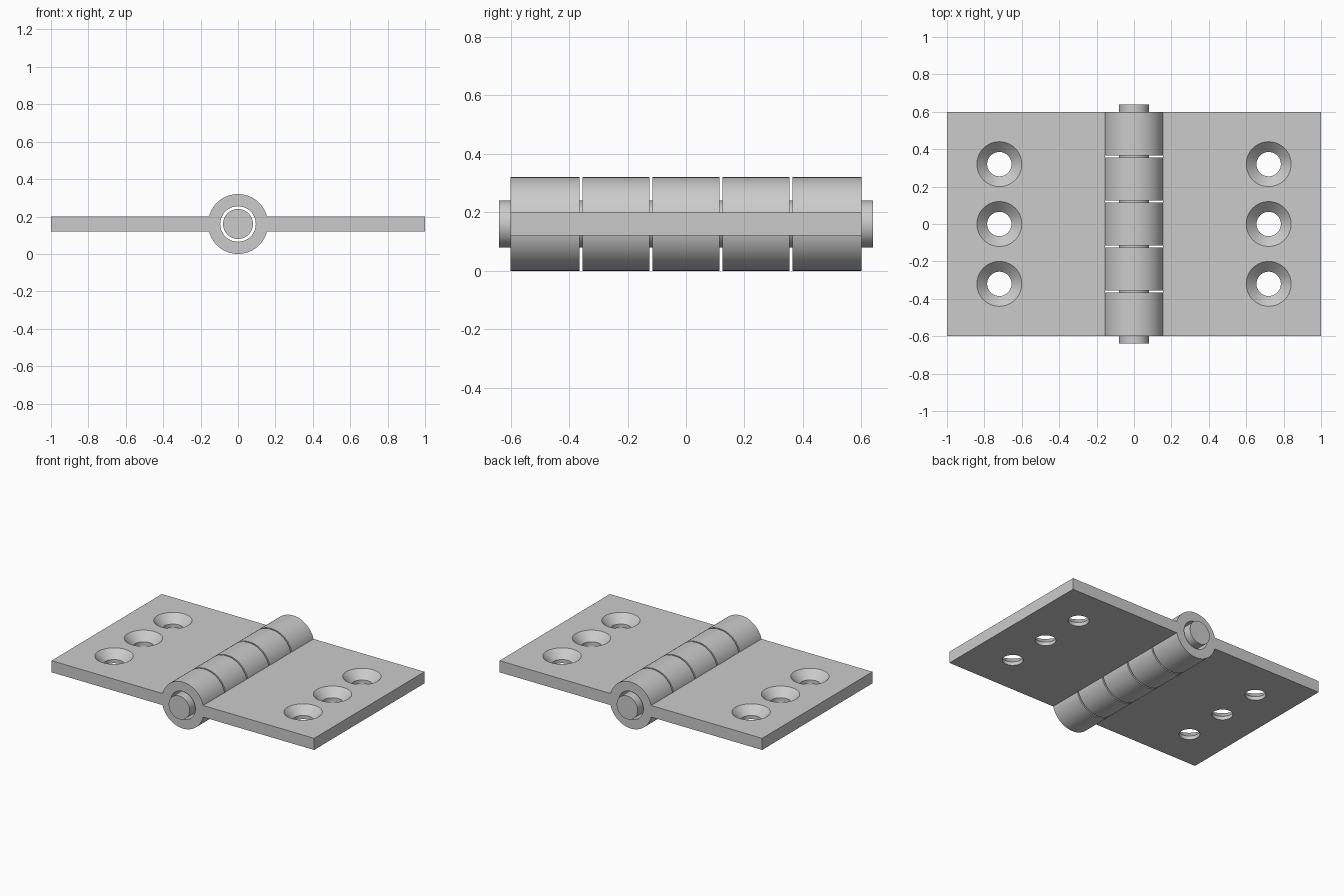
import bpy, bmesh, math
from mathutils import Matrix

cube = bpy.data.objects.get("Cube")
if cube:
    bpy.data.objects.remove(cube, do_unlink=True)

# Main dimensions
AXIS_Z = 0.16
BARREL_R, BORE_R, PIN_R = 0.16, 0.095, 0.08
HALF_WIDTH, PIN_HALF = 0.6, 0.64
LEAF_BOTTOM, LEAF_TOP, LEAF_INNER = 0.12, 0.2, 0.154
GAP = 0.01
SIDES = 64

steel = bpy.data.materials.new("steel_grey")
steel.use_nodes = True
steel.diffuse_color = (0.6, 0.6, 0.6, 1)
steel.node_tree.nodes["Principled BSDF"].inputs["Base Color"].default_value = (0.6, 0.6, 0.6, 1)


def finish(name, bm):
    """Turn a bmesh into a named steel object."""
    bmesh.ops.recalc_face_normals(bm, faces=bm.faces)
    mesh = bpy.data.meshes.new(name)
    bm.to_mesh(mesh)
    bm.free()
    mesh.materials.append(steel)
    obj = bpy.data.objects.new(name, mesh)
    bpy.context.collection.objects.link(obj)
    return obj


def lathe(bm, profile, matrix, closed=False):
    """Revolve (radius, height) points about z, then place the result."""
    rings = []
    for r, h in profile:
        angles = [2 * math.pi * i / SIDES for i in range(SIDES)]
        rings.append([bm.verts.new(matrix @ Matrix.Translation(
            (r * math.cos(a), r * math.sin(a), h)).translation) for a in angles])
    pairs = list(zip(rings, rings[1:]))
    if closed:
        pairs.append((rings[-1], rings[0]))
    else:
        bm.faces.new(rings[0])
        bm.faces.new(rings[-1])
    for low, high in pairs:
        for i in range(SIDES):
            j = (i + 1) % SIDES
            bm.faces.new((low[i], low[j], high[j], high[i]))


def smooth(obj):
    bpy.ops.object.select_all(action='DESELECT')
    obj.select_set(True)
    bpy.context.view_layer.objects.active = obj
    bpy.ops.object.shade_smooth_by_angle(angle=math.radians(30))


# Leaves with three countersunk screw holes each
for side, name in ((1, "left_leaf"), (-1, "right_leaf")):
    bm = bmesh.new()
    bmesh.ops.create_cube(bm, size=1)
    bmesh.ops.scale(bm, verts=bm.verts,
                    vec=(1 - LEAF_INNER, 2 * HALF_WIDTH, LEAF_TOP - LEAF_BOTTOM))
    bmesh.ops.translate(bm, verts=bm.verts,
                        vec=(side * (1 + LEAF_INNER) / 2, 0, AXIS_Z))
    leaf = finish(name, bm)

    bm = bmesh.new()
    for y in (-0.32, 0, 0.32):
        lathe(bm, [(0.065, 0.05), (0.065, 0.145), (0.12, LEAF_TOP), (0.12, 0.25)],
              Matrix.Translation((side * 0.72, y, 0)))
    cutter = finish("screw_hole_cutter", bm)
    cutter.hide_render = True

    cut = leaf.modifiers.new("screw_holes", 'BOOLEAN')
    cut.operation = 'DIFFERENCE'
    cut.solver = 'EXACT'
    cut.object = cutter
    bpy.context.view_layer.objects.active = leaf
    bpy.ops.object.modifier_apply(modifier=cut.name)
    bpy.data.objects.remove(cutter, do_unlink=True)
    smooth(leaf)

# Hinge axis runs along y
axis = Matrix.Translation((0, 0, AXIS_Z)) @ Matrix.Rotation(-math.pi / 2, 4, 'X')

# Five hollow knuckles, separated by narrow gaps
edges = [-HALF_WIDTH, -0.36, -0.12, 0.12, 0.36, HALF_WIDTH]
for i, (start, end) in enumerate(zip(edges, edges[1:])):
    a = start + (GAP / 2 if i > 0 else 0)
    b = end - (GAP / 2 if i < 4 else 0)
    bm = bmesh.new()
    lathe(bm, [(BORE_R, a), (BARREL_R, a), (BARREL_R, b), (BORE_R, b)], axis, closed=True)
    smooth(finish(f"knuckle_{i + 1}", bm))

# Pin through the knuckles
bm = bmesh.new()
lathe(bm, [(PIN_R, -PIN_HALF), (PIN_R, PIN_HALF)], axis)
smooth(finish("hinge_pin", bm))
